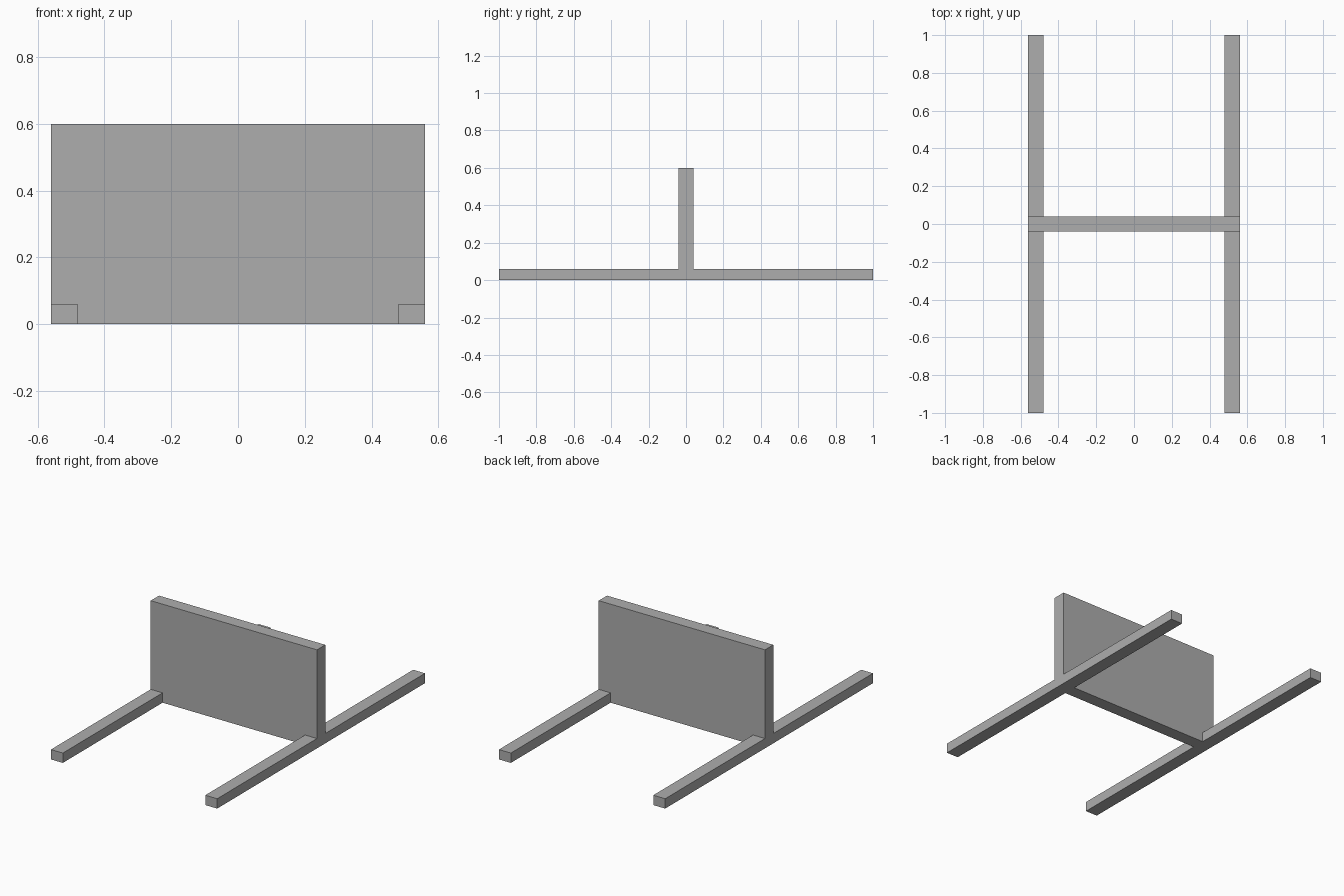
import bpy
import bmesh

cube = bpy.data.objects.get("Cube")
if cube:
    bpy.data.objects.remove(cube, do_unlink=True)

HALF_WIDTH = 0.56
RAIL_WIDTH = 0.08
RAIL_HEIGHT = 0.06
RAIL_LENGTH = 2.0
PANEL_HEIGHT = 0.6
PANEL_DEPTH = 0.08

grey = bpy.data.materials.new("plain grey")
grey.use_nodes = True
colour = (0.42, 0.42, 0.42, 1)
grey.diffuse_color = colour
grey.node_tree.nodes["Principled BSDF"].inputs["Base Color"].default_value = colour


def extrude_profile(name, profile, depth):
    """Extrude an x-z outline along y, centred on y = 0."""
    bm = bmesh.new()
    face = bm.faces.new([bm.verts.new((x, -depth / 2, z)) for x, z in profile])
    result = bmesh.ops.extrude_face_region(bm, geom=[face])
    verts = [v for v in result["geom"] if isinstance(v, bmesh.types.BMVert)]
    bmesh.ops.translate(bm, verts=verts, vec=(0, depth, 0))
    bmesh.ops.recalc_face_normals(bm, faces=bm.faces)
    mesh = bpy.data.meshes.new(name)
    bm.to_mesh(mesh)
    bm.free()
    mesh.materials.append(grey)
    obj = bpy.data.objects.new(name, mesh)
    bpy.context.collection.objects.link(obj)
    return obj


inner = HALF_WIDTH - RAIL_WIDTH

# Long floor rails, one on each side
for name, side in (("left_rail", 1), ("right_rail", -1)):
    a, b = side * inner, side * HALF_WIDTH
    extrude_profile(name, [(a, 0), (b, 0), (b, RAIL_HEIGHT), (a, RAIL_HEIGHT)],
                    RAIL_LENGTH)

# Upright panel, notched at its lower corners to sit over the rails
half = [(inner, 0), (inner, RAIL_HEIGHT),
        (HALF_WIDTH, RAIL_HEIGHT), (HALF_WIDTH, PANEL_HEIGHT)]
outline = half + [(-x, z) for x, z in reversed(half)]
extrude_profile("upright_panel", outline, PANEL_DEPTH)
